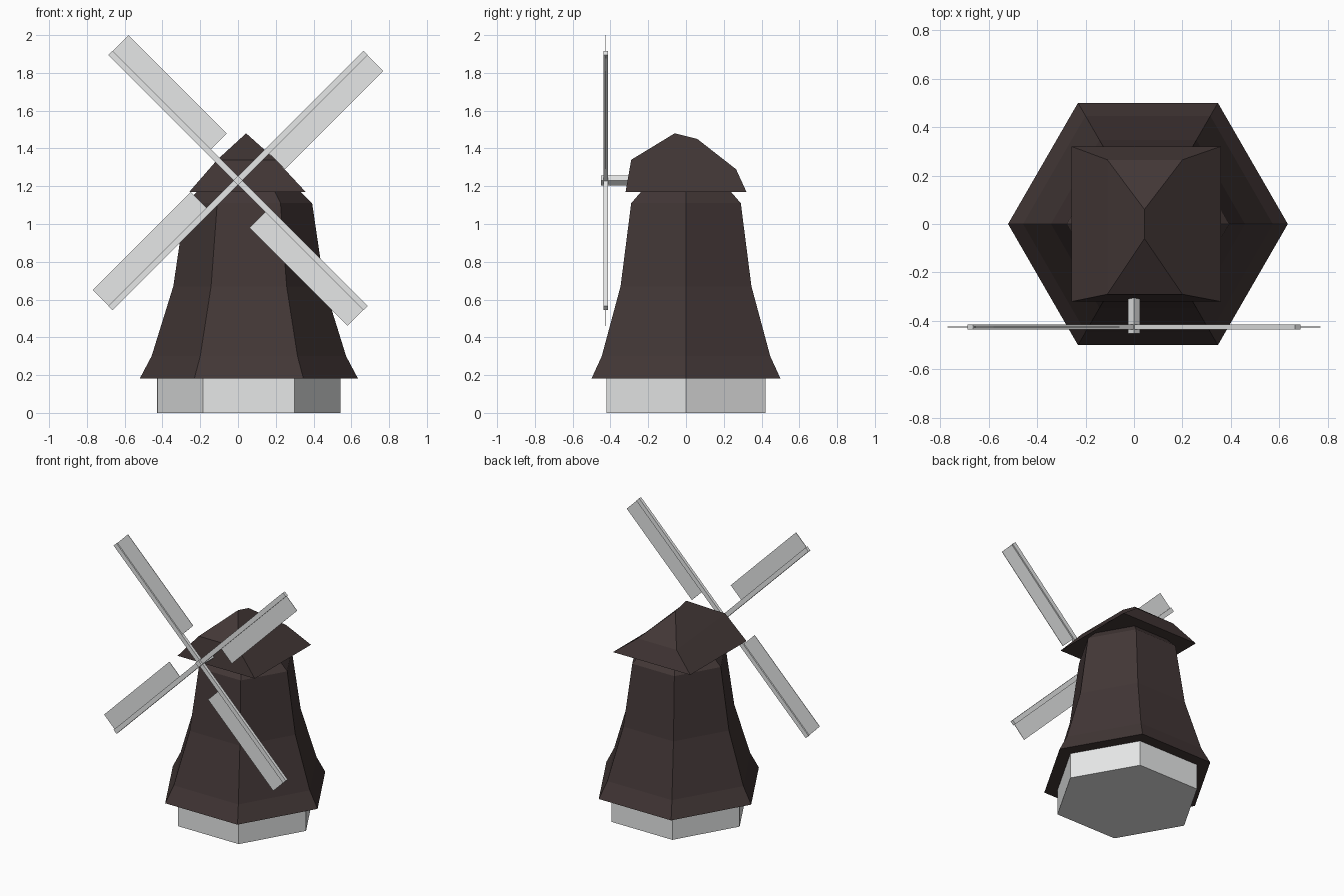
import bpy, bmesh, math
from mathutils import Matrix, Vector

if "Cube" in bpy.data.objects:
    bpy.data.objects.remove(bpy.data.objects["Cube"])


def material(name, color):
    m = bpy.data.materials.new(name)
    m.diffuse_color = (*color, 1)
    m.use_nodes = True
    m.node_tree.nodes["Principled BSDF"].inputs["Base Color"].default_value = m.diffuse_color
    return m


BROWN = material("dark brown", (0.055, 0.038, 0.037))
GREY = material("light grey", (0.79, 0.80, 0.80))
CX = 0.0575            # tower axis
HUB = Vector((0, -0.425, 1.23))


def finish(name, bm, mat):
    bmesh.ops.recalc_face_normals(bm, faces=bm.faces)
    me = bpy.data.meshes.new(name)
    bm.to_mesh(me)
    bm.free()
    me.materials.append(mat)
    ob = bpy.data.objects.new(name, me)
    bpy.context.collection.objects.link(ob)
    return ob


def hex_loft(name, profile, mat):
    """Closed hexagonal body through (radius, z) rings."""
    bm = bmesh.new()
    rings = [[bm.verts.new((CX + r * math.cos(i * math.pi / 3),
                            r * math.sin(i * math.pi / 3), z)) for i in range(6)]
             for r, z in profile]
    for a, b in zip(rings, rings[1:]):
        for i in range(6):
            j = (i + 1) % 6
            bm.faces.new((a[i], a[j], b[j], b[i]))
    bm.faces.new(rings[0][::-1])
    bm.faces.new(rings[-1])
    return finish(name, bm, mat)


def box(name, lo, hi, mat, matrix):
    lo, hi = Vector(lo), Vector(hi)
    bm = bmesh.new()
    bmesh.ops.create_cube(bm, size=1)
    for v in bm.verts:
        v.co = matrix @ ((lo + hi) / 2 + v.co * (hi - lo))
    return finish(name, bm, mat)


# Stone base and flared wooden tower
hex_loft("base", [(0.485, 0), (0.485, 0.19)], GREY)
hex_loft("tower", [(0.577, 0.183), (0.515, 0.30), (0.40, 0.67),
                   (0.335, 1.11), (0.27, 1.175)], BROWN)

# Cap: rectangular eaves, knee ring, short sloping ridge
bm = bmesh.new()
x0 = 0.05
eave = [bm.verts.new((x0 + sx * 0.308, sy * 0.32, 1.17))
        for sx, sy in ((-1, -1), (1, -1), (1, 1), (-1, 1))]
knee = [bm.verts.new((x0 - 0.005 + sx * 0.155, y, z))
        for sx, y, z in ((-1, -0.29, 1.34), (1, -0.29, 1.34),
                         (1, 0.265, 1.29), (-1, 0.265, 1.29))]
front = bm.verts.new((0.043, -0.06, 1.48))
back = bm.verts.new((0.043, 0.06, 1.45))
for i in range(4):
    j = (i + 1) % 4
    bm.faces.new((eave[i], eave[j], knee[j], knee[i]))
bm.faces.new((knee[0], knee[1], front))
bm.faces.new((knee[1], knee[2], back, front))
bm.faces.new((knee[2], knee[3], back))
bm.faces.new((knee[3], knee[0], front, back))
bm.faces.new(eave[::-1])
finish("cap", bm, BROWN)

# Square shaft turned on its corner
turn = Matrix.Translation(HUB) @ Matrix.Rotation(math.pi / 4, 4, 'Y')
box("shaft", (-0.018, -0.026, -0.018), (0.018, 0.15, 0.018), GREY, turn)

# Four arms, each with a thin sail on its clockwise side
for k in range(4):
    m = Matrix.Translation(HUB) @ Matrix.Rotation(math.pi / 4 + k * math.pi / 2, 4, 'Y')
    box(f"arm_{k + 1}", (-0.016, -0.011, 0), (0.016, 0.011, 0.955), GREY, m)
    box(f"sail_{k + 1}", (-0.016, -0.0015, 0.219), (0.134, 0.0015, 0.954), GREY, m)
